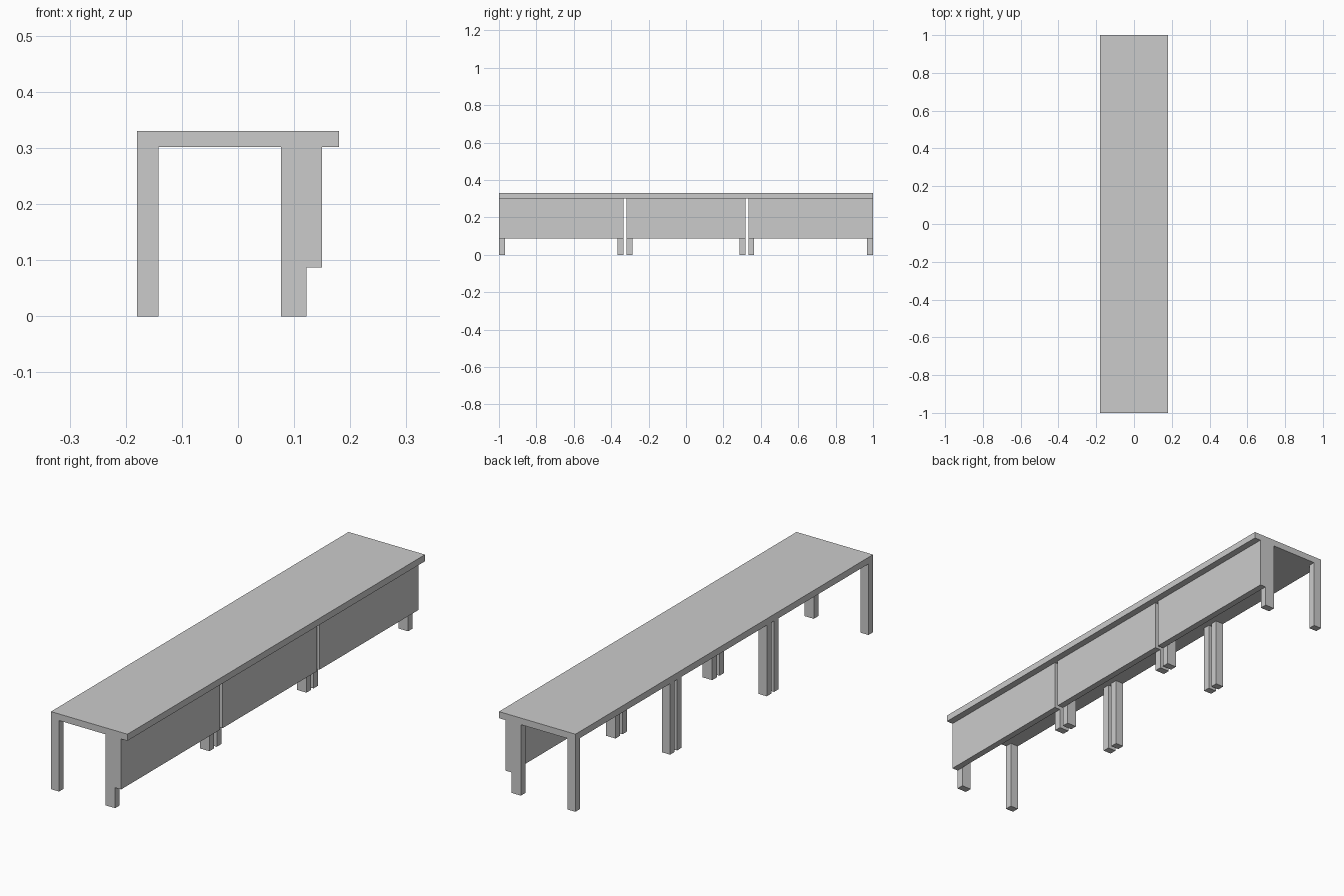
import bpy
import bmesh
from mathutils import Matrix, Vector

if "Cube" in bpy.data.objects:
    bpy.data.objects.remove(bpy.data.objects["Cube"])


def box(name, x, y, z):
    """Box spanning the given (min, max) ranges."""
    lo, hi = Vector((x[0], y[0], z[0])), Vector((x[1], y[1], z[1]))
    bm = bmesh.new()
    bmesh.ops.create_cube(bm, size=1)
    bmesh.ops.transform(bm, verts=bm.verts,
                        matrix=Matrix.LocRotScale(None, None, hi - lo))
    mesh = bpy.data.meshes.new(name)
    bm.to_mesh(mesh)
    bm.free()
    obj = bpy.data.objects.new(name, mesh)
    obj.location = (lo + hi) / 2
    bpy.context.collection.objects.link(obj)
    return obj


TOP_Z = 0.302      # underside of the table top
PANEL_Z = 0.087    # bottom of the modesty panels
LEG_W = 0.031

# One continuous top
box("table_top", (-0.18, 0.18), (-1, 1), (TOP_Z, 0.33))

# Three bays, each with a hanging panel and four legs
bays = {"left": (-1, -0.335), "middle": (-0.317, 0.317), "right": (0.333, 1)}
for bay, (y0, y1) in bays.items():
    box(f"{bay}_panel", (0.122, 0.15), (y0, y1), (PANEL_Z, TOP_Z))
    for end, y in (("near", (y0, y0 + LEG_W)), ("far", (y1 - LEG_W, y1))):
        box(f"{bay}_{end}_panel_leg", (0.077, 0.122), y, (0, TOP_Z))
        box(f"{bay}_{end}_open_leg", (-0.18, -0.142), y, (0, TOP_Z))
